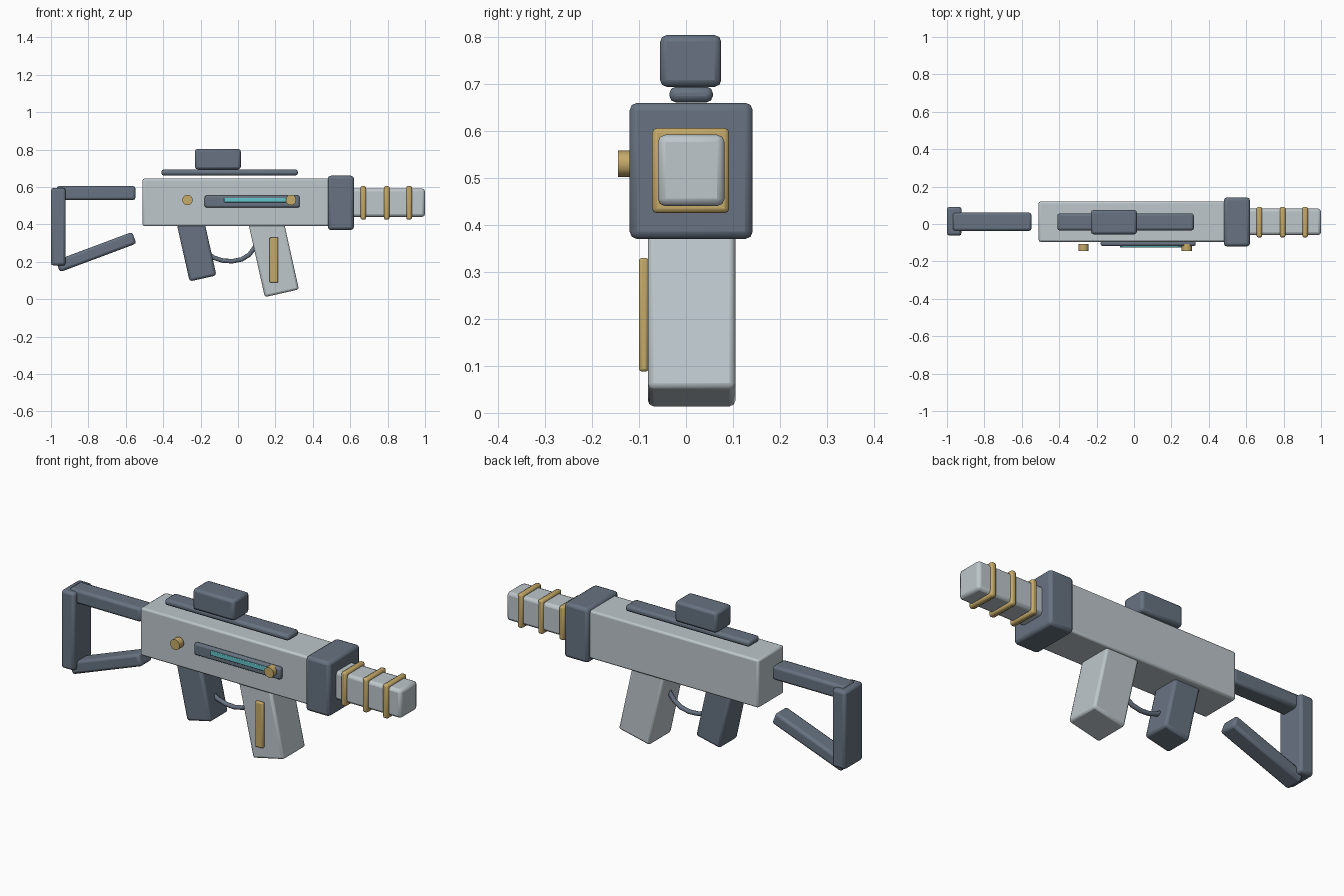
import bpy
import math

cube = bpy.data.objects.get("Cube")
if cube:
    bpy.data.objects.remove(cube, do_unlink=True)

MID = 0.012   # centre line of the body in y
TILT = 0.22   # lean of grip and magazine


def material(name, rgb):
    m = bpy.data.materials.new(name)
    m.use_nodes = True
    m.diffuse_color = (*rgb, 1)
    bsdf = next(n for n in m.node_tree.nodes if n.type == 'BSDF_PRINCIPLED')
    bsdf.inputs["Base Color"].default_value = (*rgb, 1)
    return m


light = material("light_grey", (0.51, 0.57, 0.60))
dark = material("slate_grey", (0.135, 0.17, 0.22))
gold = material("brass", (0.56, 0.40, 0.14))
teal = material("teal_glow", (0.13, 0.55, 0.58))


def finish(ob, name, mat, bevel=0.0):
    ob.name = name
    ob.data.materials.append(mat)
    if bevel:
        mod = ob.modifiers.new("rounded_edges", 'BEVEL')
        mod.width = bevel
        mod.segments = 2
    bpy.ops.object.shade_smooth_by_angle(angle=math.radians(35))
    return ob


def block(name, mat, centre, size, bevel=0.012, angle=0.0):
    """Rounded box, turned about the y axis."""
    bpy.ops.mesh.primitive_cube_add(size=1, location=centre, rotation=(0, angle, 0))
    ob = bpy.context.object
    ob.scale = size
    bpy.ops.object.transform_apply(location=False, rotation=False, scale=True)
    return finish(ob, name, mat, bevel)


def span(name, mat, x, y, z, bevel=0.012):
    """Rounded box given by its extents."""
    return block(name, mat, [(a + b) / 2 for a, b in (x, y, z)],
                 [b - a for a, b in (x, y, z)], bevel)


# Body, collar and barrel
span("body", light, (-0.51, 0.52), (-0.095, 0.12), (0.39, 0.645), 0.01)
span("collar", dark, (0.48, 0.62), (-0.12, 0.142), (0.37, 0.66), 0.016)
span("barrel", light, (0.58, 1.0), (-0.06, 0.082), (0.44, 0.592), 0.016)
for i, x in enumerate((0.67, 0.795, 0.915)):
    span(f"barrel_ring_{i + 1}", gold, (x - 0.015, x + 0.015),
         (-0.072, 0.092), (0.425, 0.606), 0.01)

# Sight on its rail
span("top_rail", dark, (-0.41, 0.32), (-0.035, 0.057), (0.661, 0.694), 0.013)
span("sight", dark, (-0.23, 0.015), (-0.055, 0.075), (0.694, 0.804), 0.014)

# Open shoulder stock
span("stock_top_bar", dark, (-0.97, -0.548), (-0.037, 0.061), (0.53, 0.605), 0.014)
span("stock_butt", dark, (-1.0, -0.922), (-0.062, 0.092), (0.18, 0.595), 0.014)
block("stock_lower_bar", dark, (-0.759, MID, 0.252), (0.436, 0.096, 0.066),
      0.014, -math.radians(20.5))

# Grip and magazine
block("grip", dark, (-0.223, MID, 0.272), (0.147, 0.15, 0.33), 0.014, -TILT)
block("magazine", light, (0.191, MID, 0.227), (0.187, 0.186, 0.40), 0.012, -TILT)
span("magazine_strip", gold, (0.169, 0.215), (-0.1, -0.08), (0.088, 0.33), 0.006)

# Trigger guard
path = [(-0.17, 0.25), (-0.13, 0.222), (-0.08, 0.206), (-0.03, 0.203),
        (0.02, 0.213), (0.06, 0.238), (0.088, 0.275), (0.1, 0.31)]
curve = bpy.data.curves.new("trigger_guard", 'CURVE')
curve.dimensions = '3D'
curve.bevel_depth = 0.012
curve.bevel_resolution = 2
curve.use_fill_caps = True
spline = curve.splines.new('POLY')
spline.points.add(len(path) - 1)
for point, (x, z) in zip(spline.points, path):
    point.co = (x, MID, z, 1)
    point.radius = 1
curve.materials.append(dark)
bpy.context.collection.objects.link(bpy.data.objects.new("trigger_guard", curve))

# Side panel with light strip and two bolts
span("side_panel", dark, (-0.178, 0.33), (-0.118, -0.09), (0.49, 0.554), 0.01)
span("light_strip", teal, (-0.075, 0.255), (-0.126, -0.116), (0.518, 0.542), 0.003)
for name, x in (("rear_bolt", -0.27), ("front_bolt", 0.283)):
    bpy.ops.mesh.primitive_cylinder_add(vertices=12, radius=0.028, depth=0.037,
                                        location=(x, -0.1265, 0.53),
                                        rotation=(math.pi / 2, 0, 0))
    finish(bpy.context.object, name, gold)
